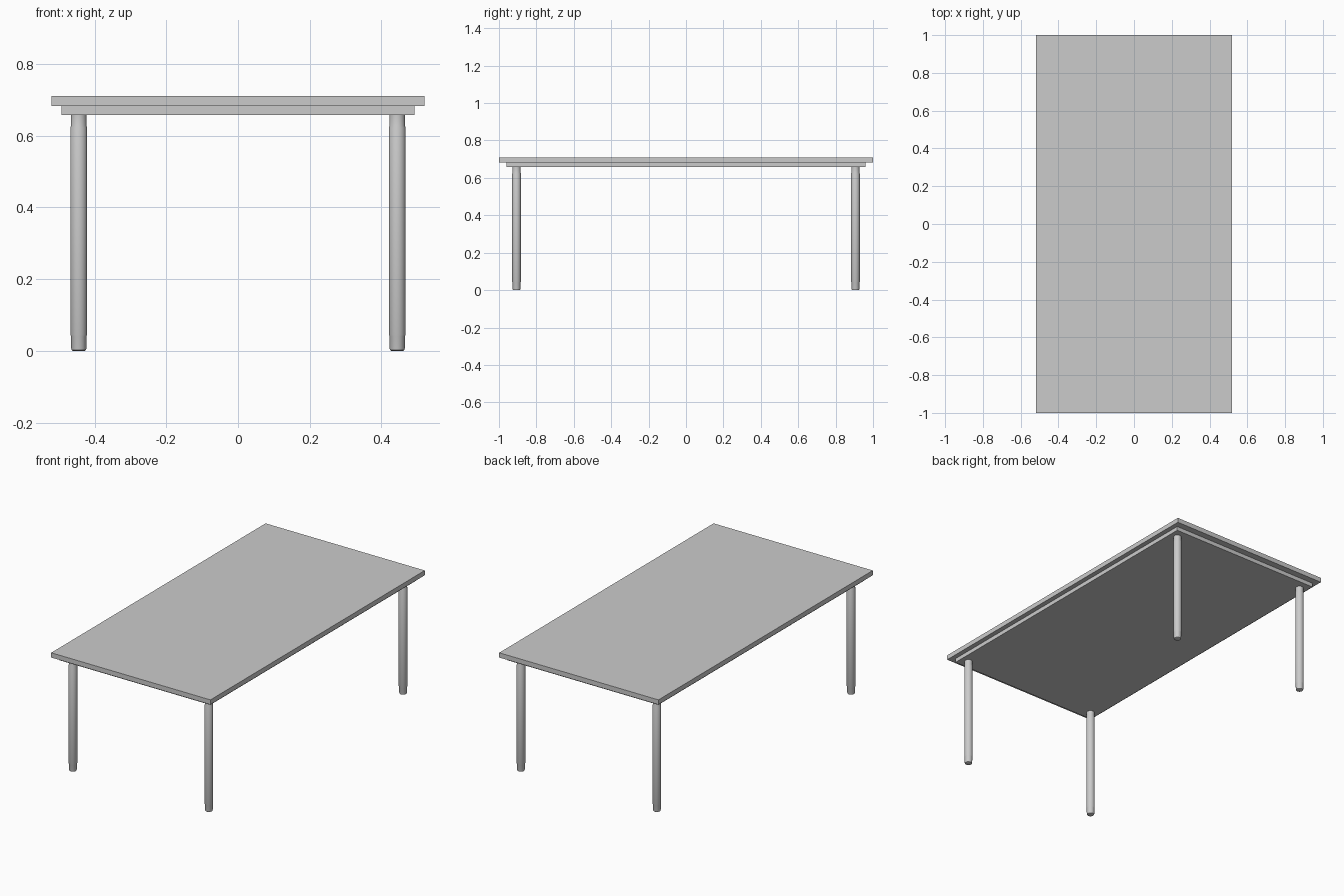
import bpy, bmesh, math

if "Cube" in bpy.data.objects:
    bpy.data.objects.remove(bpy.data.objects["Cube"])


def slab(name, half_x, half_y, z0, z1):
    bpy.ops.mesh.primitive_cube_add(size=1, location=(0, 0, (z0 + z1) / 2))
    ob = bpy.context.object
    ob.name = name
    ob.scale = (2 * half_x, 2 * half_y, z1 - z0)
    bpy.ops.object.transform_apply(location=False, rotation=False, scale=True)
    return ob


def turned(name, profile, x, y, sides=32):
    # Revolve a (radius, height) profile and cap both ends
    bm = bmesh.new()
    rings = []
    for r, z in profile:
        rings.append([bm.verts.new((r * math.cos(2 * math.pi * i / sides),
                                    r * math.sin(2 * math.pi * i / sides), z))
                      for i in range(sides)])
    for a, b in zip(rings, rings[1:]):
        for i in range(sides):
            j = (i + 1) % sides
            bm.faces.new((a[i], a[j], b[j], b[i]))
    bm.faces.new(rings[0][::-1])
    bm.faces.new(rings[-1])
    mesh = bpy.data.meshes.new(name)
    bm.to_mesh(mesh)
    bm.free()
    ob = bpy.data.objects.new(name, mesh)
    ob.location = (x, y, 0)
    bpy.context.collection.objects.link(ob)
    bpy.ops.object.select_all(action='DESELECT')
    ob.select_set(True)
    bpy.context.view_layer.objects.active = ob
    bpy.ops.object.shade_smooth_by_angle(angle=math.radians(35))
    return ob


# Table top and the thinner inset panel beneath it
slab("table_top", 0.52, 1.0, 0.682, 0.71)
slab("under_panel", 0.492, 0.961, 0.658, 0.682)

# Round legs with slightly narrower ends and rounded feet
leg_profile = [(0.017, 0.0), (0.0195, 0.0015), (0.021, 0.006), (0.0215, 0.04),
               (0.0235, 0.045), (0.0235, 0.622), (0.0215, 0.628), (0.0215, 0.658)]
for side, sx in (("left", -1), ("right", 1)):
    for end, sy in (("front", -1), ("back", 1)):
        turned(f"{end}_{side}_leg", leg_profile, sx * 0.444, sy * 0.906)
